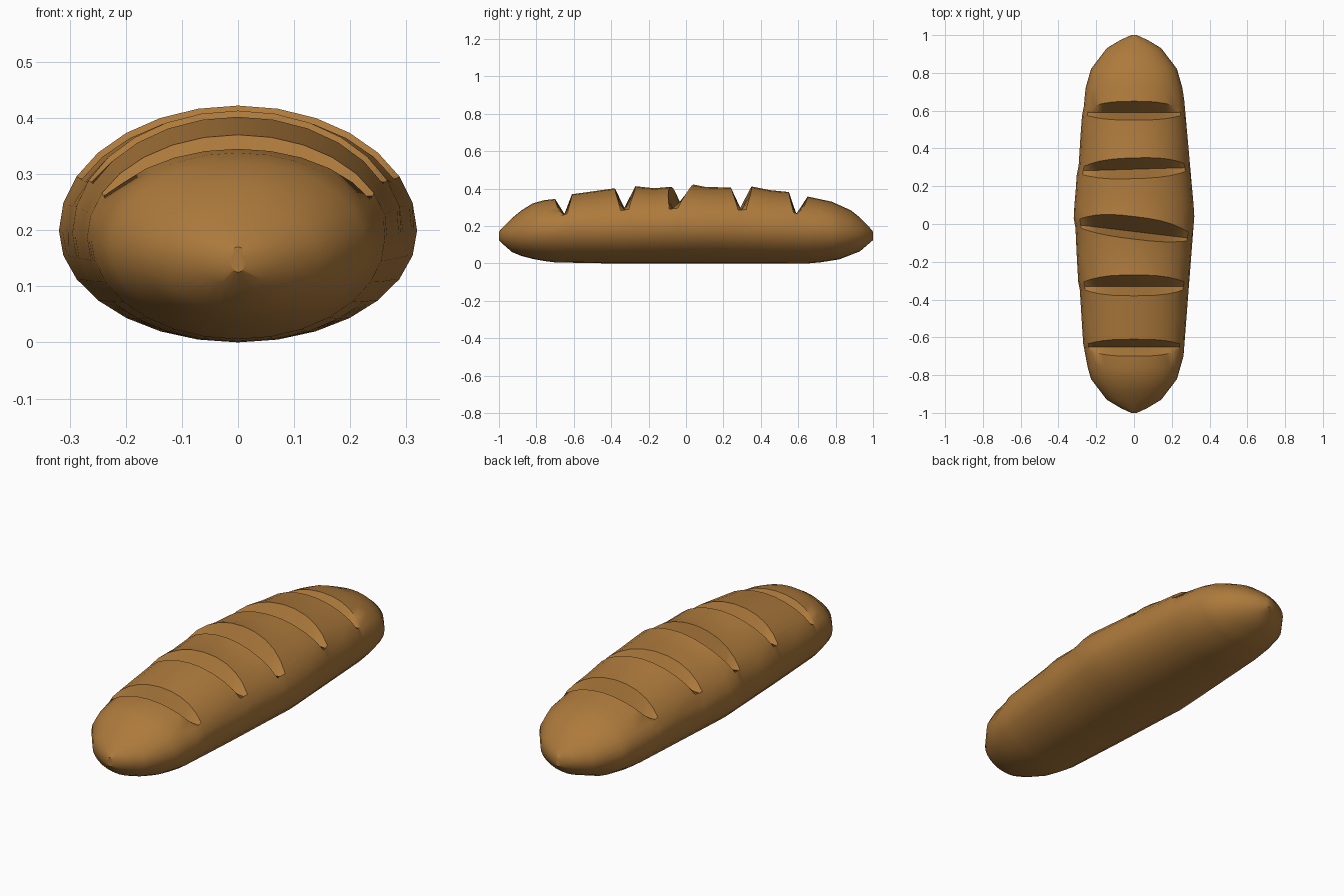
import bpy, bmesh, math

if "Cube" in bpy.data.objects:
    bpy.data.objects.remove(bpy.data.objects["Cube"])

N = 28  # points around the loaf


def interp(table, y):
    for (a, va), (b, vb) in zip(table, table[1:]):
        if y <= b:
            return va + (vb - va) * (y - a) / (b - a)
    return table[-1][1]


# Half width, underside and crust height along the loaf
WIDTH = [(-1, .015), (-.975, .07), (-.93, .145), (-.82, .228), (-.7, .262), (.05, .32),
         (.7, .262), (.82, .228), (.93, .145), (.975, .07), (1, .015)]
BOTTOM = [(-1, .125), (-.94, .065), (-.86, .032), (-.72, .006), (-.4, 0),
          (.68, 0), (.82, .022), (.93, .065), (1, .125)]
TOP = [(-1, .17), (-.96, .215), (-.9, .27), (-.83, .318), (-.76, .338), (-.7, .345),
       (-.61, .37), (-.38, .402), (-.27, .413), (-.17, .402), (-.08, .41), (.04, .422),
       (.1, .41), (.24, .405), (.35, .412), (.45, .392), (.55, .382), (.65, .358),
       (.78, .33), (.88, .285), (.95, .23), (1, .17)]
MIDDLE = [(-1, .15), (-.7, .185), (0, .2), (.7, .185), (1, .15)]

# Slashes: front rim, groove floor, back rim, floor height, slant
CUTS = [(-.70, -.65, -.61, .265, 0), (-.38, -.33, -.27, .298, 0),
        (-.08, -.04, .04, .272, -.12), (.24, .29, .35, .298, .03),
        (.55, .59, .65, .265, 0)]

stations = [(y, None, 0) for y in (-1, -.975, -.93, -.88, -.82, -.76, -.5, -.17,
                                   .1, .17, .45, .72, .78, .82, .88, .93, .975, 1)]
for c in CUTS:
    stations += [(c[0], c, 0), (c[1], c, 1), (c[2], c, 0)]
stations.sort(key=lambda s: s[0])

# Loft the loaf through its rings
bm = bmesh.new()
rings = []
for y, cut, deep in stations:
    w, bot, top, mid = (interp(t, y) for t in (WIDTH, BOTTOM, TOP, MIDDLE))
    ring = []
    for i in range(N):
        a = 2 * math.pi * i / N
        c, s = math.cos(a), math.sin(a)
        x, yy = w * c, y
        z = mid + s * ((top - mid) if s > 0 else (mid - bot))
        if cut and s > 0:
            fade = max(0, 1 - (abs(x) / (w * .9)) ** 3)
            # lens shaped groove: rims close in towards the ends
            yy = cut[1] + (y - cut[1]) * (.4 + .6 * fade) + cut[4] * x
            if deep:
                z -= (top - cut[3]) * fade
        ring.append(bm.verts.new((x, yy, z)))
    rings.append(ring)
for r0, r1 in zip(rings, rings[1:]):
    for i in range(N):
        j = (i + 1) % N
        bm.faces.new((r0[i], r0[j], r1[j], r1[i]))
bm.faces.new(rings[0])
bm.faces.new(rings[-1])
bmesh.ops.recalc_face_normals(bm, faces=bm.faces)

mesh = bpy.data.meshes.new("bread_loaf")
bm.to_mesh(mesh)
bm.free()
loaf = bpy.data.objects.new("bread_loaf", mesh)
bpy.context.collection.objects.link(loaf)

crust = bpy.data.materials.new("golden_brown_crust")
crust.diffuse_color = (.42, .195, .045, 1)
crust.use_nodes = True
crust.node_tree.nodes["Principled BSDF"].inputs["Base Color"].default_value = crust.diffuse_color
mesh.materials.append(crust)

bpy.context.view_layer.objects.active = loaf
loaf.select_set(True)
bpy.ops.object.shade_smooth_by_angle(angle=math.radians(35))
